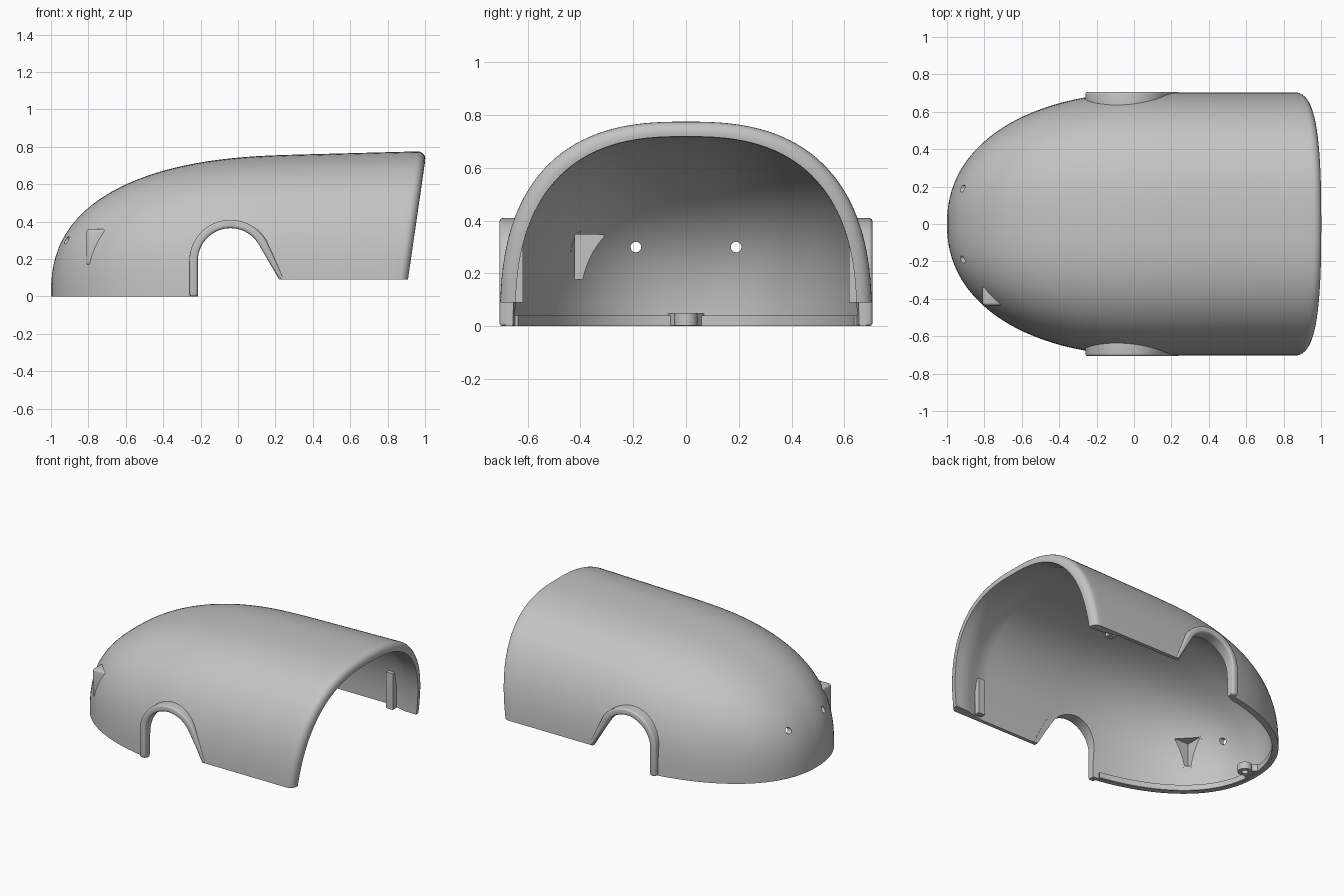
import bpy, bmesh
from math import sin, cos, pi, radians

if "Cube" in bpy.data.objects:
    bpy.data.objects.remove(bpy.data.objects["Cube"], do_unlink=True)

grey = bpy.data.materials.new("plain grey")
grey.use_nodes = True
grey.diffuse_color = (0.55, 0.55, 0.55, 1)
grey.node_tree.nodes["Principled BSDF"].inputs["Base Color"].default_value = grey.diffuse_color

WALL = 0.025
RIM = 0.058
SIDES = 64


def finish(name, bm):
    bmesh.ops.recalc_face_normals(bm, faces=bm.faces)
    mesh = bpy.data.meshes.new(name)
    bm.to_mesh(mesh)
    bm.free()
    mesh.materials.append(grey)
    ob = bpy.data.objects.new(name, mesh)
    bpy.context.collection.objects.link(ob)
    return ob


def prism(name, pts, axis, lo, hi):
    """Extrude a 2D outline along the y or z axis."""
    place = (lambda p, t: (p[0], t, p[1])) if axis == "y" else (lambda p, t: (p[0], p[1], t))
    bm = bmesh.new()
    a, b = ([bm.verts.new(place(p, t)) for p in pts] for t in (lo, hi))
    bm.faces.new(a)
    bm.faces.new(b)
    for i in range(len(pts)):
        j = (i + 1) % len(pts)
        bm.faces.new((a[i], a[j], b[j], b[i]))
    return finish(name, bm)


def box(name, x, y, z):
    return prism(name, [(x[0], y[0]), (x[1], y[0]), (x[1], y[1]), (x[0], y[1])], "z", *z)


def disc(cx, cy, r, n=32):
    return [(cx + r * cos(2 * pi * i / n), cy + r * sin(2 * pi * i / n)) for i in range(n)]


def activate(ob):
    bpy.ops.object.select_all(action="DESELECT")
    ob.select_set(True)
    bpy.context.view_layer.objects.active = ob


def apply(ob, kind, **settings):
    activate(ob)
    mod = ob.modifiers.new(kind, kind)
    for key, value in settings.items():
        setattr(mod, key, value)
    bpy.ops.object.modifier_apply(modifier=mod.name)


def cut(ob, cutter):
    apply(ob, "BOOLEAN", operation="DIFFERENCE", solver="EXACT", object=cutter)


def smooth(ob):
    activate(ob)
    bpy.ops.object.shade_smooth_by_angle(angle=radians(35))


# Shell form: plan half-width, crown height and superelliptic sections
def half_width(s):
    u = max(0, (0.1 - s) / 1.1)
    return 0.705 * max(0, 1 - u ** 2.2) ** (1 / 2.2)


def height(s):
    u = max(0, (0.3 - s) / 1.3)
    return (0.75 + 0.027 * s) * max(0, 1 - u ** 2.5) ** (1 / 2.5)


def shell_point(s, inset, a):
    c, p = cos(a), 2 / 2.6
    y = half_width(s) * (1 - inset / 0.705) * abs(c) ** p * (1 if c > 0 else -1)
    z = height(s) * (1 - inset / 0.777) * max(0, sin(a)) ** p
    lean = min(1, max(0, (s - 0.2) / 0.8))
    x = s + inset * (1 - s) / 2 - 0.145 * (0.72 - z) * lean
    return x, y, z


def face(bm, verts):
    bm.faces.new(list(dict.fromkeys(verts)))


def loft(rows):
    """Skin through arched sections; the nose row is a single vertex."""
    bm = bmesh.new()
    grid = []
    for s, d in rows:
        if s <= -1:
            grid.append([bm.verts.new((-1 + d, 0, 0))] * (SIDES + 1))
        else:
            grid.append([bm.verts.new(shell_point(s, d, pi * k / SIDES)) for k in range(SIDES + 1)])
    for r0, r1 in zip(grid, grid[1:]):
        for k in range(SIDES):
            face(bm, (r0[k], r0[k + 1], r1[k + 1], r1[k]))
    return bm, grid


# Body shell: outer skin, rounded rear rim, inner skin thickening to the rim
stations = [-cos(pi / 2 * i / 28) for i in range(28)] + [0.95 * i / 19 for i in range(20)]
rim = [(0.95 + 0.05 * sin(pi / 2 * i / 6), 0.05 * (1 - cos(pi / 2 * i / 6))) for i in range(1, 7)]
inner = [(s, WALL + (RIM - WALL) * min(1, max(0, (s - 0.75) / 0.15))) for s in stations]
bm, grid = loft([(s, 0) for s in stations] + rim + [(1, RIM)] + inner[::-1])
last = len(grid) - 1
for i in range(last // 2):
    for k in (0, SIDES):
        face(bm, (grid[i][k], grid[i + 1][k], grid[last - i - 1][k], grid[last - i][k]))
shell = finish("body_shell", bm)

# Solid of the hollow inside, to trim parts flush with the inner wall
bm, grid = loft([(s, WALL + 0.002) for s in stations])
for r0, r1 in zip(grid, grid[1:]):
    face(bm, (r0[0], r1[0], r1[SIDES], r0[SIDES]))
face(bm, grid[-1])
for v in bm.verts:
    if v.co.z < 1e-6:
        v.co.z = -0.02
hollow = finish("hollow_cutter", bm)


# Wheel arch and raised rear sill cut
def arch(r):
    return [(-0.04 + r * cos(radians(a)), 0.19 + r * sin(radians(a))) for a in range(180, 29, -5)]


cutters = [prism("arch_cutter", [(-0.215, -0.1)] + arch(0.175)
                 + [(0.22, 0.09), (1.3, 0.09), (1.3, -0.1)], "y", -1, 1)]

# Two small holes through the nose
for y in (-0.19, 0.19):
    drill = prism("hole_cutter", disc(0, 0, 0.02, 24), "z", -1.2, -0.6)
    for v in drill.data.vertices:
        v.co = (v.co.z, y + v.co.x, 0.3 + v.co.y)
    cutters.append(drill)

# Side pod with a pocket open to the inside
pod = box("side_pod", (-0.81, -0.69), (-0.435, -0.30), (0.165, 0.36))
apply(pod, "BEVEL", width=0.015, segments=3)
pocket = box("pocket_cutter", (-0.795, -0.5), (-0.42, -0.31), (0.178, 0.347))
cutters.append(pocket)
for c in cutters:
    cut(shell, c)
cut(pod, hollow)
cut(pod, pocket)
smooth(shell)
smooth(pod)

# Flared arch lips on both sides
lip_outline = ([(-0.215, 0)] + arch(0.175) + [(0.22, 0.09)]
               + [(0.25, 0.09)] + arch(0.22)[::-1] + [(-0.26, 0)])
for side, name in ((1, "left"), (-1, "right")):
    lip = prism(name + "_arch_lip", lip_outline, "y", *sorted((side * 0.55, side * 0.707)))
    apply(lip, "BEVEL", width=0.014, segments=4, limit_method="ANGLE", angle_limit=radians(50))
    cut(lip, hollow)
    smooth(lip)
    # Inner mounting rib near the rear rim
    box(name + "_inner_rib", (0.70, 0.75), sorted((side * 0.617, side * 0.655)), (0.09, 0.34))

# Ledge around the inside of the nose bottom
path = [s for s in stations if s < -0.24]


def base_line(inset):
    left = [shell_point(s, inset, 0)[:2] for s in reversed(path)]
    return left[:-1] + [(-1 + inset, 0)] + [(x, -y) for x, y in left[-2::-1]]


smooth(prism("nose_ledge", base_line(WALL - 0.01) + base_line(WALL + 0.014)[::-1], "z", 0.001, 0.04))

# Screw boss at the nose with a flared tab to the wall
boss = prism("nose_boss", disc(-0.905, 0, 0.045), "z", 0.002, 0.05)
bore = prism("bore_cutter", disc(-0.905, 0, 0.02), "z", -0.1, 0.1)
cut(boss, bore)
smooth(boss)
prism("boss_tab", [(-0.98, -0.075), (-0.93, -0.036), (-0.93, 0.036), (-0.98, 0.075)], "z", 0.003, 0.049)

for c in cutters + [bore, hollow]:
    bpy.data.objects.remove(c, do_unlink=True)
